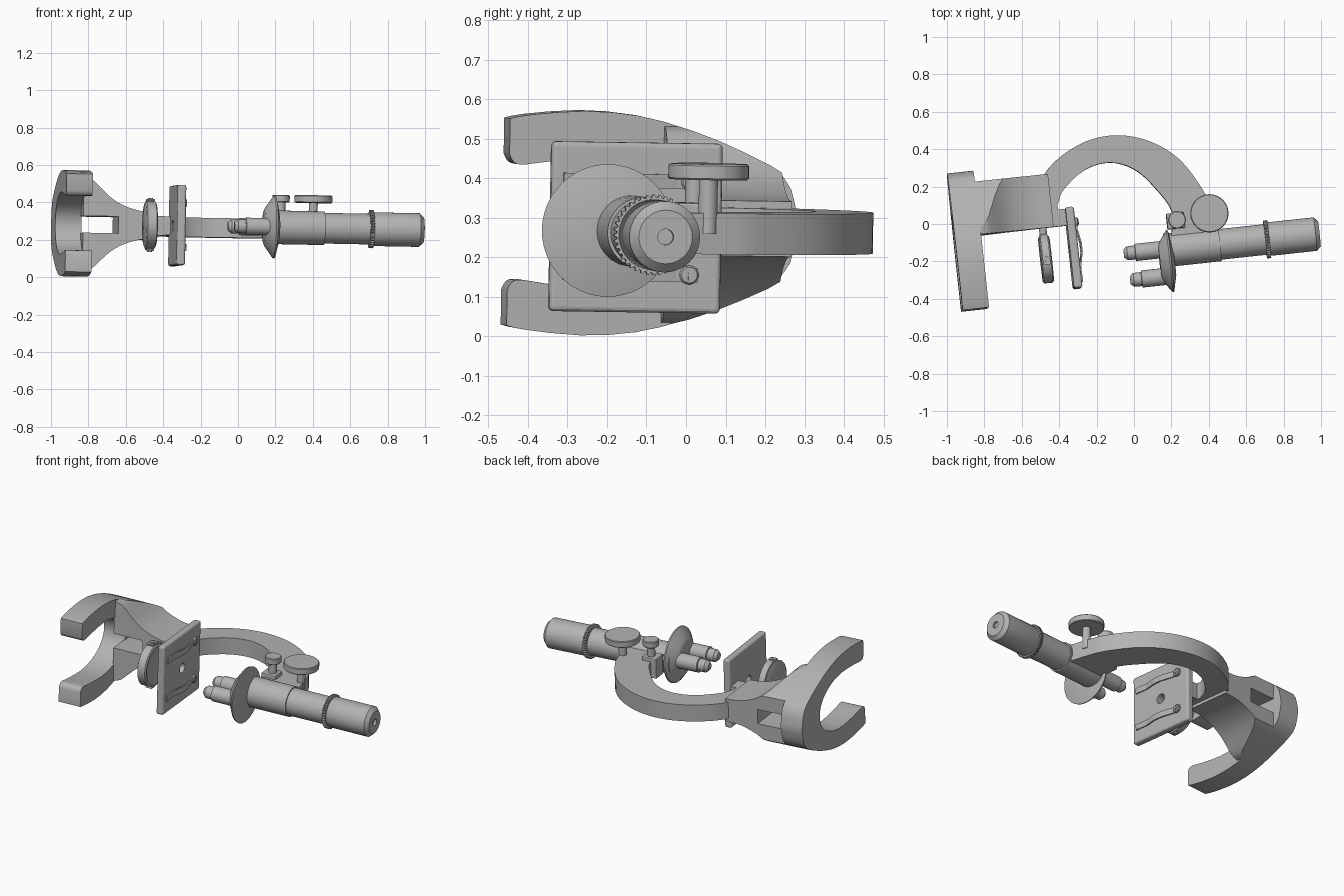
import bpy, bmesh, math
from mathutils import Matrix, Vector

if "Cube" in bpy.data.objects:
    bpy.data.objects.remove(bpy.data.objects["Cube"])

# Local frame: u = upright axis of the instrument, v = depth, w = width (lying on its side)
FRAME = (Matrix.Translation((0, 0, 0.268))
         @ Matrix.Rotation(math.radians(-1), 4, 'X')
         @ Matrix.Rotation(math.radians(1), 4, 'Y')
         @ Matrix.Rotation(math.radians(6.2), 4, 'Z'))
grey = bpy.data.materials.new("plain grey")
grey.diffuse_color = (0.45, 0.45, 0.45, 1)
grey.use_nodes = True
grey.node_tree.nodes["Principled BSDF"].inputs["Base Color"].default_value = grey.diffuse_color


def finish(name, bm, bevel=0.0, smooth=True):
    bmesh.ops.recalc_face_normals(bm, faces=bm.faces)
    bm.transform(FRAME)
    me = bpy.data.meshes.new(name)
    bm.to_mesh(me)
    bm.free()
    me.materials.append(grey)
    ob = bpy.data.objects.new(name, me)
    bpy.context.collection.objects.link(ob)
    if bevel:
        mod = ob.modifiers.new("bevel", 'BEVEL')
        mod.width, mod.segments, mod.limit_method = bevel, 2, 'ANGLE'
    if smooth:
        bpy.ops.object.select_all(action='DESELECT')
        ob.select_set(True)
        bpy.context.view_layer.objects.active = ob
        bpy.ops.object.shade_smooth_by_angle(angle=math.radians(30))
    return ob


def prism(name, pts, axis, lo, hi, bevel=0.0, smooth=True):
    """Extrude a 2D outline along u, v or w; outline uses the other two axes in order."""
    i = 'uvw'.index(axis)
    bm = bmesh.new()
    rings = []
    for d in (lo, hi):
        ring = []
        for p in pts:
            c = list(p)
            c.insert(i, d)
            ring.append(bm.verts.new(c))
        rings.append(ring)
        bm.faces.new(ring)
    n = len(pts)
    for k in range(n):
        j = (k + 1) % n
        bm.faces.new((rings[0][k], rings[0][j], rings[1][j], rings[1][k]))
    return finish(name, bm, bevel, smooth)


def box(name, u, v, w, bevel=0.0):
    return prism(name, [(u[0], v[0]), (u[1], v[0]), (u[1], v[1]), (u[0], v[1])],
                 'w', w[0], w[1], bevel, False)


def lathe(name, profile, axis, centre, n=40):
    """Spin (position, radius) pairs around an axis through centre (other two coords)."""
    i = 'uvw'.index(axis)
    bm = bmesh.new()
    rings = []
    for d, r in profile:
        ring = []
        for k in range(n):
            a = 2 * math.pi * k / n
            c = [centre[0] + r * math.cos(a), centre[1] + r * math.sin(a)]
            c.insert(i, d)
            ring.append(bm.verts.new(c))
        rings.append(ring)
    for a, b in zip(rings, rings[1:]):
        for k in range(n):
            j = (k + 1) % n
            bm.faces.new((a[k], a[j], b[j], b[k]))
    bm.faces.new(rings[0])
    bm.faces.new(rings[-1])
    return finish(name, bm)


def spline(pts, steps=4):
    """Catmull-Rom curve through the points."""
    P = [Vector(p) for p in pts]
    P = [2 * P[0] - P[1]] + P + [2 * P[-1] - P[-2]]
    out = []
    for a, b, c, d in zip(P, P[1:], P[2:], P[3:]):
        for s in range(steps):
            t = s / steps
            out.append(tuple(0.5 * (2 * b + (c - a) * t + (2 * a - 5 * b + 4 * c - d) * t * t
                                    + (3 * b - a - 3 * c + d) * t ** 3)))
    return out + [tuple(pts[-1])]


def mirrored(half):
    """Complete an outline symmetric in its second coordinate."""
    return half + [(a, -b) for a, b in reversed(half) if abs(b) > 1e-6]


# Horseshoe foot
outer = [(-0.363, 0.262), (-0.315, 0.272), (-0.175, 0.284), (-0.035, 0.274), (0.095, 0.24),
         (0.225, 0.187), (0.335, 0.125), (0.365, 0.06), (0.376, 0)]
inner = [(-0.363, 0.172), (-0.352, 0.152), (-0.325, 0.146), (-0.24, 0.158), (-0.1, 0.168),
         (0.02, 0.15), (0.11, 0.105), (0.155, 0.05), (0.166, 0)]
out_half, in_half = spline(outer, 2), spline(inner, 2)
out_full, in_full = mirrored(out_half), mirrored(in_half)
prism("horseshoe_foot", out_full + in_full[::-1], 'u', -0.965, -0.824)

# Flared pillar with a slot, trimmed to the foot outline
limit = prism("pillar_trim", out_full, 'u', -1.2, 0.2, smooth=False)
limit.hide_render = True
limit.hide_viewport = True
flare = spline([(-0.83, 0.25), (-0.775, 0.232), (-0.70, 0.16), (-0.63, 0.112),
                (-0.53, 0.078), (-0.43, 0.07)], 3)
half = [(-0.64, 0.045), (-0.83, 0.045)] + flare
pillar = prism("pillar", half + [(a, -b) for a, b in reversed(half)], 'v', 0.03, 0.315)
trim = pillar.modifiers.new("trim", 'BOOLEAN')
trim.operation, trim.solver, trim.object = 'INTERSECT', 'EXACT', limit
pillar.modifiers.move(len(pillar.modifiers) - 1, 0)

# Curved arm
arm_out = spline([(-0.51, 0.245), (-0.385, 0.378), (-0.215, 0.464), (-0.041, 0.481), (0.130, 0.430),
                  (0.279, 0.316), (0.384, 0.143), (0.416, 0.035), (0.445, -0.12)])
arm_in = spline([(0.18, -0.12), (0.210, 0.037), (0.130, 0.182), (0.032, 0.290), (-0.094, 0.340),
                 (-0.231, 0.315), (-0.354, 0.223), (-0.397, 0.144)])
prism("curved_arm", arm_out + arm_in + [(-0.39, 0.035), (-0.5, 0.035)], 'w', -0.052, 0.052)

# Stage plate with a central hole
stage = box("stage_plate", (-0.36, -0.314), (-0.31, 0.125), (-0.215, 0.215))
corner = stage.modifiers.new("round", 'BEVEL')
corner.width, corner.segments, corner.limit_method = 0.012, 3, 'ANGLE'
hole = lathe("stage_hole_cutter", [(-0.45, 0.03), (-0.25, 0.03)], 'u', (-0.09, 0), 24)
hole.hide_render = True
hole.hide_viewport = True
cut = stage.modifiers.new("hole", 'BOOLEAN')
cut.operation, cut.solver, cut.object = 'DIFFERENCE', 'EXACT', hole
box("stage_bracket", (-0.44, -0.35), (0.03, 0.12), (-0.05, 0.05))

# Stage clips and cross-head screws
clip_top = [(-0.308, 0.065), (-0.306, 0.01), (-0.291, -0.07), (-0.291, -0.12), (-0.308, -0.20),
            (-0.306, -0.28)]
clip = clip_top + [(u - 0.008, v) for u, v in reversed(clip_top)]
for s in (1, -1):
    w = 0.118 * s
    prism("stage_clip", clip, 'w', w - 0.018, w + 0.018, smooth=False)
    lathe("clip_screw", [(-0.32, 0.024), (-0.303, 0.024), (-0.298, 0.02)], 'u', (0.043, w), 20)
    box("screw_cross", (-0.299, -0.295), (0.029, 0.057), (w - 0.003, w + 0.003))
    box("screw_cross", (-0.299, -0.295), (0.040, 0.046), (w - 0.014, w + 0.014))

# Mirror on a forked holder
MC = (-0.138, 0.0)
lathe("mirror", [(-0.518, 0.115), (-0.512, 0.127), (-0.464, 0.127), (-0.458, 0.115),
                 (-0.462, 0.108)], 'u', MC)
arc = [math.pi * (k / 16 - 0.5) for k in range(17)]
fork = [(MC[0] + 0.138 * math.cos(a), 0.138 * math.sin(a)) for a in arc]
fork = [(MC[0] - 0.03, -0.138)] + fork + [(MC[0] - 0.03, 0.138)]
fork_in = [(MC[0] + (v - MC[0]) * 0.93, w * 0.93) for v, w in reversed(fork)]
prism("mirror_fork", fork + fork_in, 'u', -0.508, -0.468)
lathe("mirror_post", [(-0.01, 0.02), (0.06, 0.02)], 'v', (-0.488, 0), 20)
for s in (1, -1):
    lathe("mirror_pivot", [(0.115 * s, 0.014), (0.145 * s, 0.014)], 'w', (-0.488, MC[0]), 16)

# Body tube, eyepiece and knurled ring
TC = (-0.158, 0.0)
lathe("body_tube", [(0.15, 0.09), (0.445, 0.09), (0.445, 0.082), (0.70, 0.082)], 'u', TC)
lathe("eyepiece", [(0.69, 0.082), (0.712, 0.09), (0.958, 0.09), (0.98, 0.068), (0.98, 0.02),
                   (0.965, 0.02)], 'u', TC)
teeth = []
for k in range(160):
    r = 0.102 if k % 4 < 2 else 0.095
    a = 2 * math.pi * k / 160
    teeth.append((TC[0] + r * math.cos(a), r * math.sin(a)))
prism("knurled_ring", teeth, 'u', 0.688, 0.71, smooth=False)

# Revolving nosepiece and objectives
lathe("nosepiece", [(0.115, 0.09), (0.122, 0.105), (0.166, 0.166), (0.174, 0.168), (0.195, 0.08)],
      'u', (-0.218, 0), 48)
for start, v in ((-0.071, -0.152), (-0.052, -0.297)):
    lathe("objective", [(start, 0.022), (start + 0.018, 0.037), (start + 0.06, 0.038),
                        (start + 0.062, 0.046), (0.14, 0.046)], 'u', (v, 0), 28)

# Focus knobs
lathe("coarse_knob_stem", [(0.0, 0.024), (0.145, 0.024)], 'w', (0.404, 0.011), 24)
lathe("coarse_knob", [(0.137, 0.098), (0.141, 0.102), (0.173, 0.102), (0.177, 0.098)], 'w',
      (0.404, 0.011), 48)
box("fine_focus_block", (0.175, 0.27), (-0.05, 0.035), (-0.05, 0.075), 0.006)
lathe("fine_knob_stem", [(0.0, 0.024), (0.145, 0.024)], 'w', (0.228, -0.005), 24)
lathe("fine_knob", [(0.137, 0.043), (0.141, 0.047), (0.172, 0.047), (0.176, 0.043)], 'w',
      (0.228, -0.005), 32)
